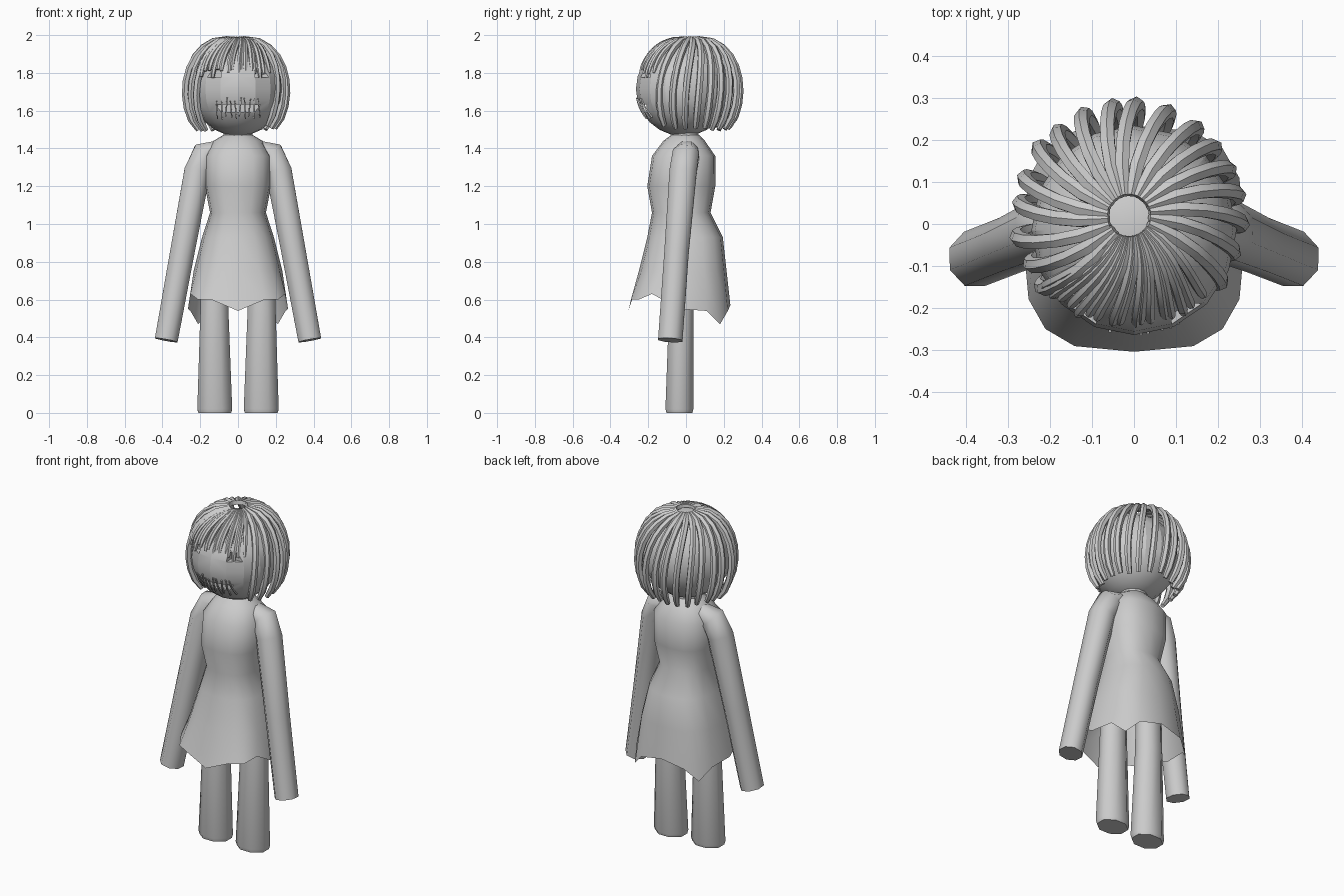
import bpy, math, random
from mathutils import Vector

if "Cube" in bpy.data.objects:
    bpy.data.objects.remove(bpy.data.objects["Cube"])

random.seed(4)


def make_mesh(name, rings, cap=True, smooth=True):
    """Skin a list of equal-length point rings."""
    n = len(rings[0])
    verts = [tuple(p) for r in rings for p in r]
    faces = []
    for i in range(len(rings) - 1):
        for j in range(n):
            k = (j + 1) % n
            faces.append((i * n + j, i * n + k, (i + 1) * n + k, (i + 1) * n + j))
    if cap:
        faces.append(tuple(reversed(range(n))))
        faces.append(tuple(range((len(rings) - 1) * n, len(rings) * n)))
    me = bpy.data.meshes.new(name)
    me.from_pydata(verts, [], faces)
    ob = bpy.data.objects.new(name, me)
    bpy.context.collection.objects.link(ob)
    bpy.ops.object.select_all(action='DESELECT')
    ob.select_set(True)
    bpy.context.view_layer.objects.active = ob
    bpy.ops.object.mode_set(mode='EDIT')
    bpy.ops.mesh.select_all(action='SELECT')
    bpy.ops.mesh.normals_make_consistent(inside=False)
    bpy.ops.object.mode_set(mode='OBJECT')
    if smooth:
        bpy.ops.object.shade_smooth_by_angle(angle=math.radians(50))
    return ob


def tube(name, path, radii, ref, sides=8, smooth=True):
    """Sweep an ellipse (radius along ref, radius across) along a path."""
    pts = [Vector(p) for p in path]
    ref = Vector(ref)
    rings = []
    for i, p in enumerate(pts):
        t = (pts[min(i + 1, len(pts) - 1)] - pts[max(i - 1, 0)]).normalized()
        u = (ref - t * t.dot(ref)).normalized()
        v = t.cross(u)
        ru, rv = radii[i]
        rings.append([p + u * ru * math.cos(a) + v * rv * math.sin(a)
                      for a in (2 * math.pi * (j + .5) / sides for j in range(sides))])
    return make_mesh(name, rings, True, smooth)


def spow(v, e):
    return math.copysign(abs(v) ** e, v)


# dress: z, half width, front y, back y, squareness
profile = [(1.47, .08, -.08, .07, 1), (1.44, .13, -.12, .10, 1),
           (1.36, .175, -.18, .155, .8), (1.2, .175, -.205, .155, .8),
           (1.06, .148, -.18, .13, .85), (.93, .19, -.205, .195, .8),
           (.75, .235, -.25, .215, .75), (None, .265, -.305, .235, .65)]
hem = [.54, .60, .60, .63, .55, .54, .47, .54, .57]
rings = []
for z, rx, yf, yb, e in profile:
    ring = []
    for j in range(16):
        a = 2 * math.pi * j / 16
        zz = hem[min(j, 16 - j)] if z is None else z
        ring.append((rx * spow(math.sin(a), e),
                     (yf + yb) / 2 - (yb - yf) / 2 * spow(math.cos(a), e), zz))
    rings.append(ring)
make_mesh("dress", rings, cap=False)

# neck
tube("neck", [(0, -.005, 1.42), (0, -.005, 1.52)], [(.075, .08)] * 2, (0, 1, 0), 12)

# sleeves and legs
for s, side in ((-1, "left"), (1, "right")):
    arm = [(s * .11, .005, 1.39), (s * .175, 0, 1.37), (s * .215, -.015, 1.28),
           (s * .295, -.05, .85), (s * .38, -.083, .385)]
    tube(side + "_sleeve", arm,
         [(.06, .055), (.075, .075), (.078, .075), (.07, .07), (.07, .066)], (0, 1, 0))
    leg = [(s * .12, -.02, .85), (s * .125, -.025, .55), (s * .123, -.035, .02), (s * .123, -.035, 0)]
    tube(side + "_leg", leg,
         [(.066, .075), (.07, .08), (.08, .1), (.074, .094)], (0, 1, 0), 8)

# head
HC, HR = Vector((0, -.015, 1.715)), Vector((.245, .25, .25))
bpy.ops.mesh.primitive_uv_sphere_add(segments=16, ring_count=12, location=HC)
head = bpy.context.object
head.name = "head"
head.scale = HR
bpy.ops.object.transform_apply(location=False, rotation=False)
bpy.ops.object.shade_smooth_by_angle(angle=math.radians(20))

# eye and mouth recesses
for name, x, z, w, h, d in (("eye_cutter_left", -.13, 1.8, .08, .05, .19),
                            ("eye_cutter_right", .13, 1.8, .08, .05, .19),
                            ("mouth_cutter", 0, 1.612, .24, .04, .21)):
    bpy.ops.mesh.primitive_cube_add(size=1, location=(x, -d - .1, z))
    c = bpy.context.object
    c.name = name
    c.scale = (w, .2, h)
    c.hide_render = True
    c.display_type = 'WIRE'
    m = head.modifiers.new(name, 'BOOLEAN')
    m.operation = 'DIFFERENCE'
    m.solver = 'EXACT'
    m.object = c


def face_point(x, z):
    q = 1 - (x / HR.x) ** 2 - ((z - HC.z) / HR.z) ** 2
    return (x, HC.y - HR.y * math.sqrt(q) - .002, z)


# mouth stitches
for i in range(10):
    x = -.11 + .22 * i / 9
    top, low = 1.655 + random.uniform(-.01, .015), 1.565 + random.uniform(-.01, .01)
    lean = random.uniform(-.008, .008)
    tube("mouth_stitch", [face_point(x + lean, top), face_point(x, (top + low) / 2),
                          face_point(x - lean, low)], [(.005, .005)] * 3, (1, 0, 0), 4, False)


def strand(name, az, end, r, reach):
    """Hair lock running from the crown down over the head."""
    a = math.radians(az)
    path = []
    for i in range(10):
        t = i / 9
        th = math.radians(6 + (end - 6) * t)
        aa = a + .3 * (1 - t) ** 2
        rad = reach * math.sin(th) ** .75
        path.append((-.012 + rad * math.cos(aa), .02 + rad * math.sin(aa),
                     1.705 + .278 * math.cos(th)))
    radii = [(r * (.7 if i in (0, 9) else 1),) * 2 for i in range(10)]
    tube(name, path, radii, (-math.sin(a), math.cos(a), 0), 6)


# long locks round the back and sides
for i in range(18):
    strand("long_hair_lock", -38 + 256 * i / 17 + random.uniform(-2, 2),
           random.uniform(131, 139), .019, .268 + random.uniform(-.006, .004))

# short fringe locks
for i in range(17):
    strand("fringe_lock", 220 + 92 * i / 16 + random.uniform(-2, 2),
           random.uniform(66, 76), .013, .272)
